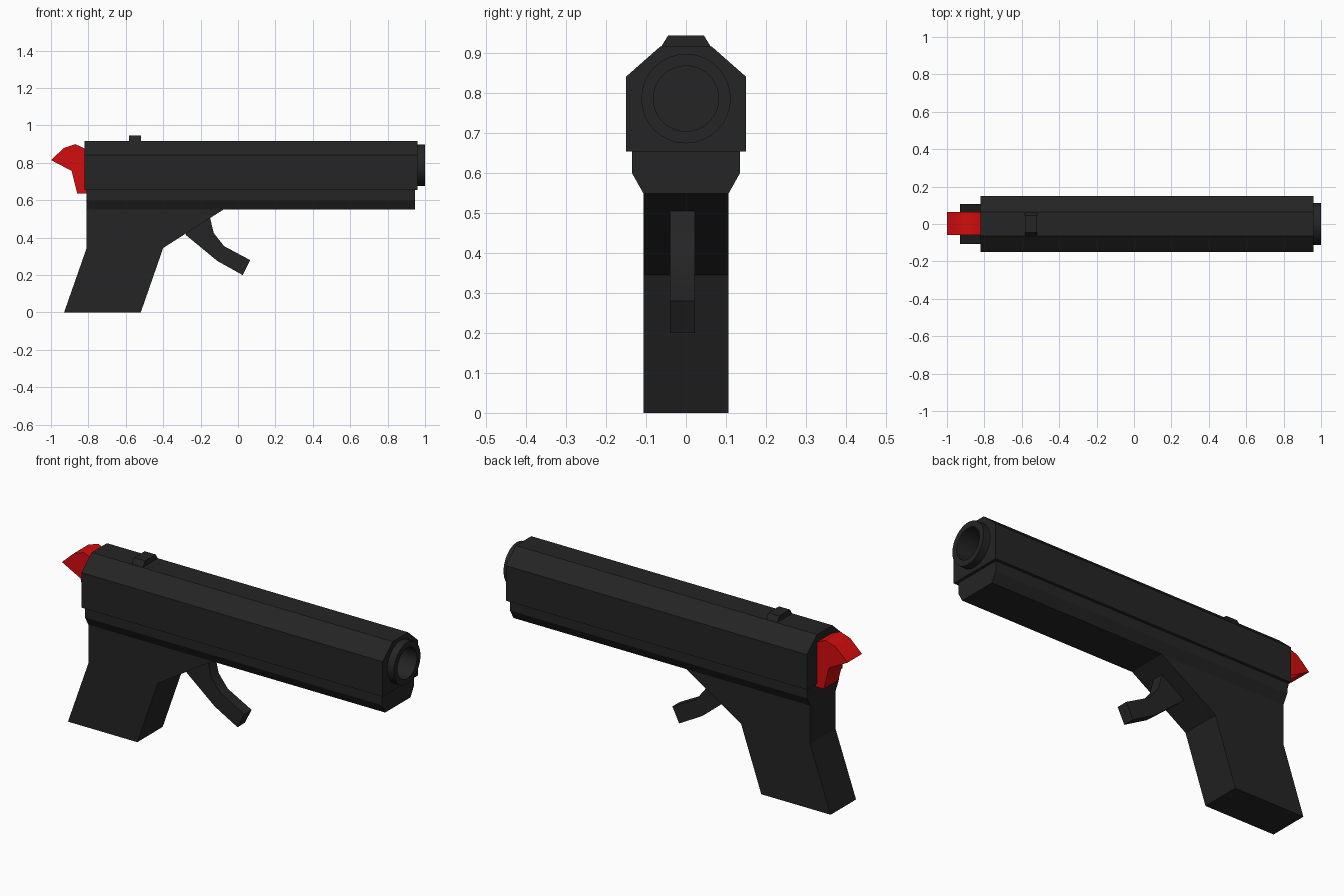
import bpy, bmesh, math
from mathutils import Matrix

cube = bpy.data.objects.get("Cube")
if cube:
    bpy.data.objects.remove(cube, do_unlink=True)


def material(name, rgb):
    mat = bpy.data.materials.new(name)
    mat.use_nodes = True
    color = (*rgb, 1)
    mat.diffuse_color = color
    mat.node_tree.nodes["Principled BSDF"].inputs["Base Color"].default_value = color
    return mat


BLACK = material("matte black", (0.018, 0.018, 0.018))
RED = material("bright red", (0.65, 0.004, 0.004))


def finish(name, bm, mat):
    bmesh.ops.recalc_face_normals(bm, faces=bm.faces)
    mesh = bpy.data.meshes.new(name)
    bm.to_mesh(mesh)
    bm.free()
    mesh.materials.append(mat)
    obj = bpy.data.objects.new(name, mesh)
    bpy.context.collection.objects.link(obj)
    return obj


def prism(name, points, start, end, axis, mat=BLACK):
    """Extrude an outline: (x, z) along y, or (y, z) along x."""
    bm = bmesh.new()

    def place(p, t):
        return (p[0], t, p[1]) if axis == "y" else (t, p[0], p[1])

    face = bm.faces.new([bm.verts.new(place(p, start)) for p in points])
    result = bmesh.ops.extrude_face_region(bm, geom=[face])
    verts = [g for g in result["geom"] if isinstance(g, bmesh.types.BMVert)]
    for v in verts:
        v.co["xyz".index(axis)] = end
    return finish(name, bm, mat)


def mirrored(half):
    """Complete a symmetric (y, z) section from its positive half."""
    return half + [(-y, z) for y, z in reversed(half)]


def cylinder(name, radius, x0, x1, z):
    bm = bmesh.new()
    place = Matrix.Translation(((x0 + x1) / 2, 0, z)) @ Matrix.Rotation(math.pi / 2, 4, "Y")
    bmesh.ops.create_cone(bm, cap_ends=True, segments=32, radius1=radius,
                          radius2=radius, depth=x1 - x0, matrix=place)
    return finish(name, bm, BLACK)


def smooth(obj, degrees):
    bpy.ops.object.select_all(action="DESELECT")
    obj.select_set(True)
    bpy.context.view_layer.objects.active = obj
    bpy.ops.object.shade_smooth_by_angle(angle=math.radians(degrees))


# Upper body and the frame below it
slide = prism("slide", mirrored([(0.15, 0.655), (0.15, 0.842), (0.065, 0.917)]),
              -0.82, 0.96, "x")
prism("frame", mirrored([(0.107, 0.55), (0.135, 0.6), (0.135, 0.66)]),
      -0.81, 0.945, "x")

# Rear sight
prism("sight", mirrored([(0.065, 0.912), (0.045, 0.945)]), -0.583, -0.518, "x")

# Grip with its slanted front brace
prism("grip", [(-0.93, 0), (-0.52, 0), (-0.4, 0.345), (-0.075, 0.552),
               (-0.075, 0.58), (-0.809, 0.58), (-0.809, 0.345)],
      -0.107, 0.107, "y")

# Muzzle ring, with a bore cut through it into the slide
muzzle = cylinder("muzzle", 0.112, 0.94, 1.0, 0.787)
bore = cylinder("bore_cutter", 0.082, 0.6, 1.1, 0.787)
for part in (slide, muzzle):
    cut = part.modifiers.new("bore", "BOOLEAN")
    cut.operation = "DIFFERENCE"
    cut.solver = "EXACT"
    cut.object = bore
    bpy.context.view_layer.objects.active = part
    bpy.ops.object.modifier_apply(modifier=cut.name)
bpy.data.objects.remove(bore, do_unlink=True)
smooth(muzzle, 30)
smooth(slide, 30)

# Trigger
trigger = prism("trigger", [(-0.28, 0.415), (-0.11, 0.275), (0.025, 0.2), (0.065, 0.28),
                            (-0.075, 0.355), (-0.13, 0.425), (-0.15, 0.51), (-0.2, 0.56)],
                -0.04, 0.022, "y")
smooth(trigger, 30)

# Hammer
hammer = prism("hammer", [(-1, 0.815), (-0.89, 0.757), (-0.86, 0.637), (-0.805, 0.637),
                          (-0.805, 0.87), (-0.87, 0.9), (-0.93, 0.88)],
               -0.058, 0.065, "y", RED)
smooth(hammer, 50)
